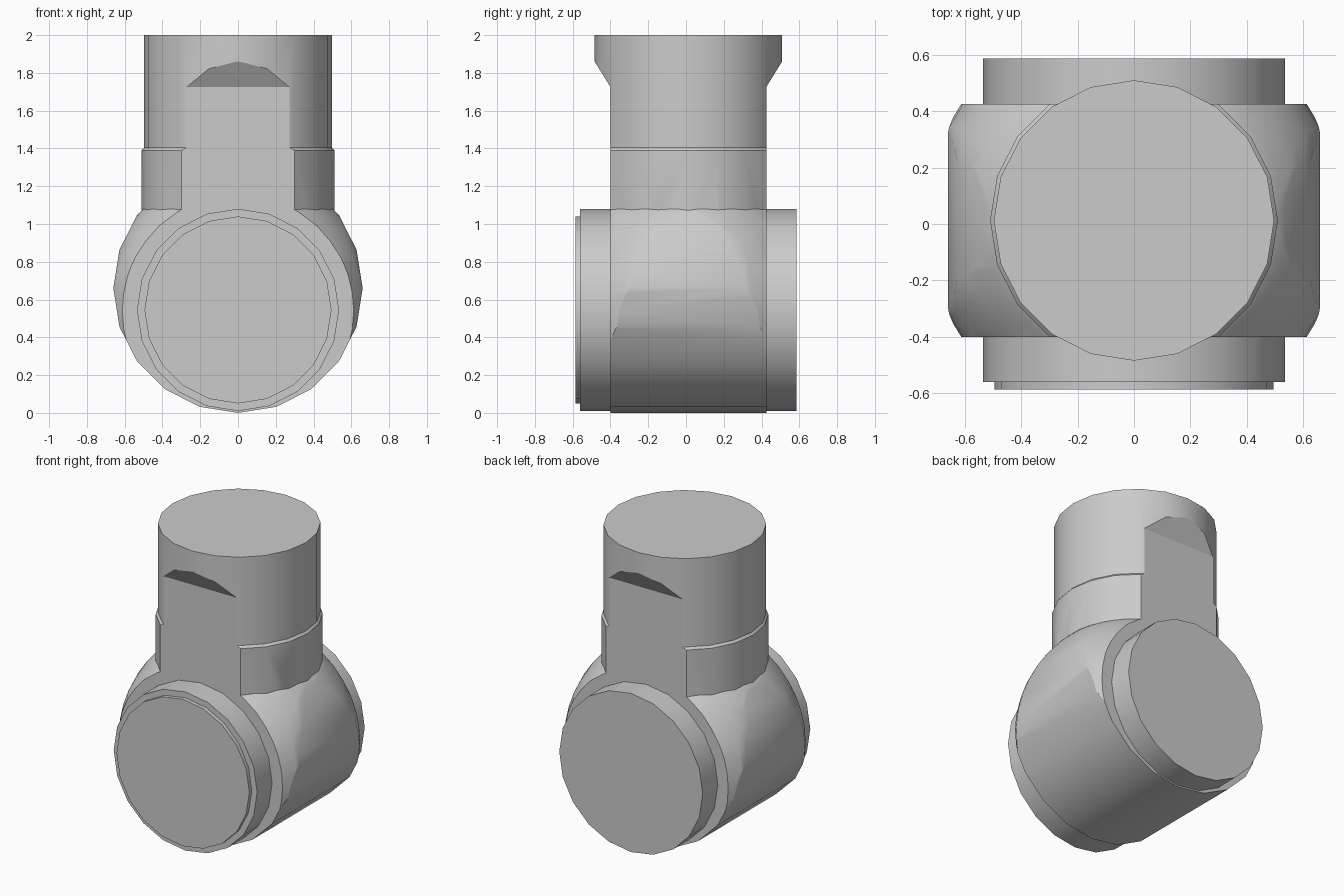
import bpy, bmesh, math
from mathutils import Matrix

if "Cube" in bpy.data.objects:
    bpy.data.objects.remove(bpy.data.objects["Cube"], do_unlink=True)

MID_Y = 0.0125     # depth centre of the housing
HALF = 0.4125      # half depth between the flat sides
SIDES = 20

grey = bpy.data.materials.new("plain grey")
grey.use_nodes = True
colour = (0.6, 0.6, 0.6, 1)
grey.diffuse_color = colour
grey.node_tree.nodes["Principled BSDF"].inputs["Base Color"].default_value = colour


def finish(name, bm):
    bmesh.ops.recalc_face_normals(bm, faces=bm.faces)
    mesh = bpy.data.meshes.new(name)
    bm.to_mesh(mesh)
    bm.free()
    mesh.materials.append(grey)
    obj = bpy.data.objects.new(name, mesh)
    bpy.context.collection.objects.link(obj)
    return obj


def activate(obj):
    bpy.ops.object.select_all(action='DESELECT')
    obj.select_set(True)
    bpy.context.view_layer.objects.active = obj


def smooth(obj):
    activate(obj)
    bpy.ops.object.shade_smooth_by_angle(angle=math.radians(25))


def turned(name, profile, place):
    """Stack of rings (radius, height) about z, closed at both ends."""
    bm = bmesh.new()
    rings = []
    for r, h in profile:
        rings.append([bm.verts.new((r * math.cos(math.tau * i / SIDES),
                                    r * math.sin(math.tau * i / SIDES), h))
                      for i in range(SIDES)])
    for a, b in zip(rings, rings[1:]):
        for i in range(SIDES):
            j = (i + 1) % SIDES
            bm.faces.new((a[i], a[j], b[j], b[i]))
    bm.faces.new(rings[0])
    bm.faces.new(rings[-1])
    bm.transform(place)
    return finish(name, bm)


def combine(obj, other, operation):
    activate(obj)
    mod = obj.modifiers.new(operation, 'BOOLEAN')
    mod.operation = operation
    mod.solver = 'EXACT'
    mod.object = other
    bpy.ops.object.modifier_apply(modifier=mod.name)
    bpy.data.objects.remove(other, do_unlink=True)


def facing_back(y, z):
    return Matrix.Translation((0, y, z)) @ Matrix.Rotation(-math.pi / 2, 4, 'X')


# Barrel lying front to back, with its corners rounded by a sphere
housing = turned("housing", [(0.66, -0.6), (0.66, 0.6)], facing_back(MID_Y, 0.66))
bm = bmesh.new()
bmesh.ops.create_uvsphere(bm, u_segments=40, v_segments=24, radius=0.74,
                          matrix=Matrix.Translation((0, MID_Y, 0.54)))
combine(housing, finish("rounding_sphere", bm), 'INTERSECT')

# Upright neck with a small step
neck = turned("neck", [(0.51, 0.6), (0.51, 1.39), (0.497, 1.405), (0.497, 2.0)],
              Matrix.Translation((0, MID_Y, 0)))
combine(housing, neck, 'UNION')

# Flat front and back sides that flare out near the top of the neck
outline = [(HALF, -0.2), (HALF, 1.725), (HALF + 0.17, 2.0), (HALF + 0.17, 2.2)]
outline += [(-y, z) for y, z in reversed(outline)]
bm = bmesh.new()
face = bm.faces.new([bm.verts.new((-1, MID_Y + y, z)) for y, z in outline])
grown = bmesh.ops.extrude_face_region(bm, geom=[face])
bmesh.ops.translate(bm, vec=(2, 0, 0),
                    verts=[v for v in grown["geom"] if isinstance(v, bmesh.types.BMVert)])
combine(housing, finish("flat_sides", bm), 'INTERSECT')
smooth(housing)

# Round end caps
smooth(turned("front_cap", [(0.535, -0.56), (0.535, -0.3)], facing_back(0, 0.545)))
smooth(turned("front_cover_disc", [(0.495, -0.586), (0.495, -0.5)], facing_back(0, 0.545)))
smooth(turned("back_cap", [(0.535, 0.3), (0.535, 0.586)], facing_back(0, 0.545)))
